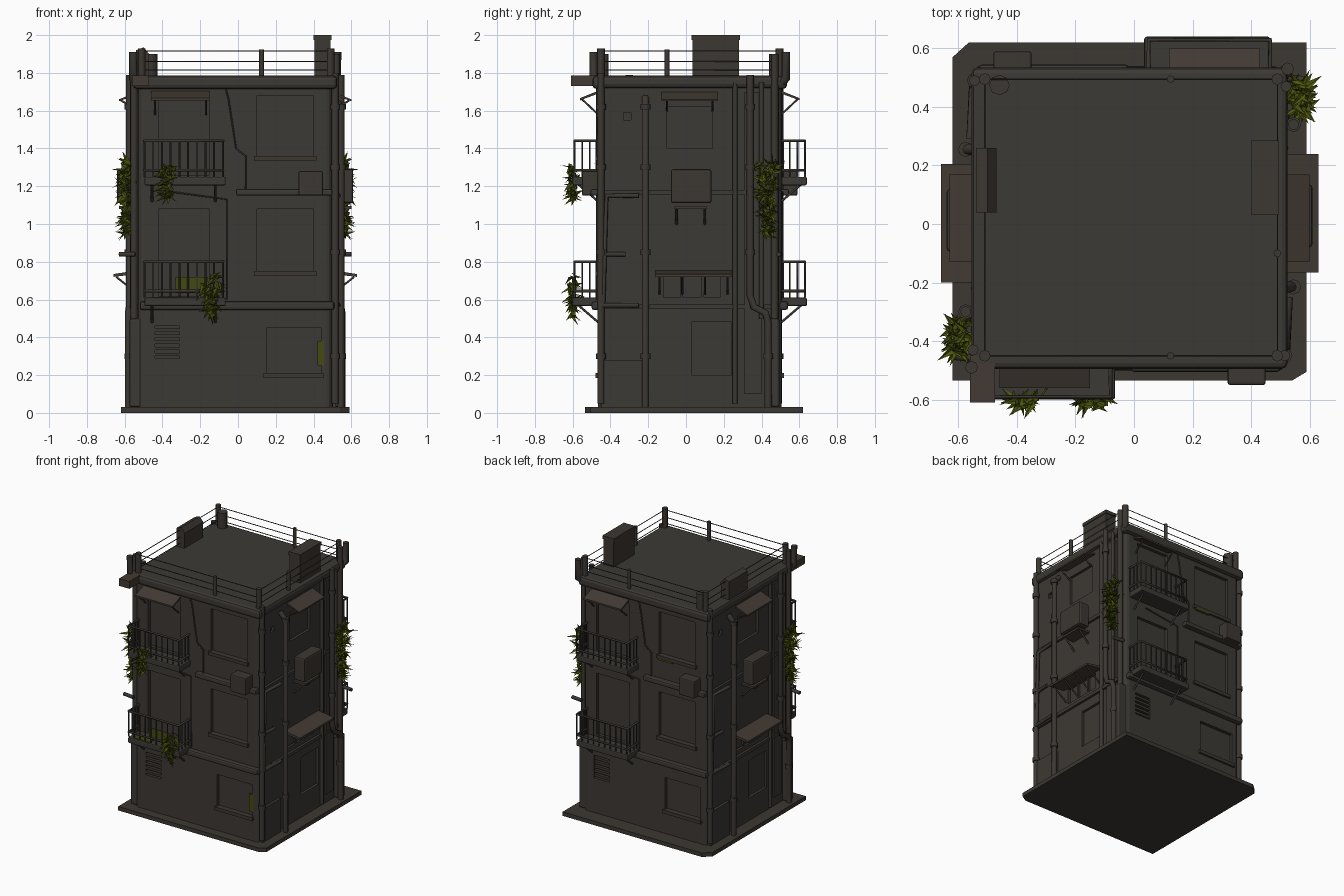
import bpy, bmesh, math, random
from mathutils import Matrix, Vector

random.seed(4)
if "Cube" in bpy.data.objects:
    bpy.data.objects.remove(bpy.data.objects["Cube"])
scene = bpy.context.scene.collection.objects


def material(name, r, g, b):
    m = bpy.data.materials.new(name)
    m.use_nodes = True
    m.diffuse_color = (r, g, b, 1)
    node = m.node_tree.nodes["Principled BSDF"]
    node.inputs["Base Color"].default_value = (r, g, b, 1)
    node.inputs["Roughness"].default_value = 0.9
    return m


WALL = material("grimy concrete", .046, .041, .035)
TRIM = material("weathered metal", .045, .038, .032)
PLATE = material("rusty sheet", .055, .042, .033)
LEAF = material("ivy green", .075, .095, .004)
MOSS = material("moss", .06, .065, .006)

# The two halves of the tower match under a half turn about its own axis
CENTRE = Vector((-.015, .02, 0))
TURN = Matrix.Translation(CENTRE) @ Matrix.Rotation(math.pi, 4, 'Z') @ Matrix.Translation(-CENTRE)
X0, X1, Y0, Y1 = -.53, .50, -.465, .505


def add(name, mesh, mat, twin):
    mesh.materials.clear()
    mesh.materials.append(mat)
    ob = bpy.data.objects.new(name, mesh)
    scene.link(ob)
    if twin:
        other = bpy.data.objects.new(name + "_opposite", mesh)
        other.matrix_world = TURN
        scene.link(other)
    return ob


def fill_box(bm, lo, hi):
    lo, hi = Vector(lo), Vector(hi)
    geo = bmesh.ops.create_cube(bm, size=1)
    for v in geo["verts"]:
        v.co = Vector([(lo[i] + hi[i]) / 2 + v.co[i] * (hi[i] - lo[i]) for i in range(3)])
    return geo["verts"]


def boxes(name, parts, mat=WALL, twin=True, bevel=0):
    bm = bmesh.new()
    for lo, hi in parts:
        fill_box(bm, lo, hi)
    if bevel:
        bmesh.ops.bevel(bm, geom=bm.edges[:], offset=bevel, segments=2, affect='EDGES', profile=.5)
    mesh = bpy.data.meshes.new(name)
    bm.to_mesh(mesh)
    bm.free()
    return add(name, mesh, mat, twin)


def tubes(name, paths, radius, mat=TRIM, twin=True, sides=2):
    cu = bpy.data.curves.new(name, 'CURVE')
    cu.dimensions, cu.bevel_depth, cu.bevel_resolution, cu.use_fill_caps = '3D', radius, sides, True
    for path in paths:
        sp = cu.splines.new('POLY')
        sp.points.add(len(path) - 1)
        for p, co in zip(sp.points, path):
            p.co = (*co, 1)
    tmp = bpy.data.objects.new(name, cu)
    scene.link(tmp)
    mesh = bpy.data.meshes.new_from_object(tmp.evaluated_get(bpy.context.evaluated_depsgraph_get()))
    bpy.data.objects.remove(tmp)
    mesh.shade_smooth()
    return add(name, mesh, mat, twin)


def prism(name, outline, axis, a, b, mat=WALL, twin=True):
    """Extrude a 2D outline along one axis from a to b."""
    bm = bmesh.new()
    vs = [bm.verts.new((a, u, v) if axis == 'x' else (u, a, v) if axis == 'y' else (u, v, a)) for u, v in outline]
    face = bm.faces.new(vs)
    step = Vector([(b - a) * (axis == k) for k in "xyz"])
    new = bmesh.ops.extrude_face_region(bm, geom=[face])["geom"]
    bmesh.ops.translate(bm, vec=step, verts=[g for g in new if isinstance(g, bmesh.types.BMVert)])
    bmesh.ops.recalc_face_normals(bm, faces=bm.faces)
    mesh = bpy.data.meshes.new(name)
    bm.to_mesh(mesh)
    bm.free()
    return add(name, mesh, mat, twin)


# Ground slab with two clipped corners
prism("ground_slab", [(-.62, -.535), (.54, -.535), (.59, -.505), (.59, .62), (-.565, .62), (-.62, .57)],
      'z', 0, .03, TRIM, False)

# Tower body, corners rounded, with window and door recesses cut in
bm = bmesh.new()
fill_box(bm, (X0, Y0, .02), (X1, Y1, 1.785))
upright = [e for e in bm.edges if abs(e.verts[0].co.z - e.verts[1].co.z) > 1]
bmesh.ops.bevel(bm, geom=upright, offset=.035, segments=3, affect='EDGES', profile=.5)
mesh = bpy.data.meshes.new("tower_body")
bm.to_mesh(mesh)
bm.free()
body = add("tower_body", mesh, WALL, False)

front_holes = [(.1, .4, .75, 1.08), (.1, .4, 1.36, 1.68), (-.42, -.15, .62, 1.08),
               (-.42, -.15, 1.26, 1.67), (.15, .44, .21, .45), (-.44, -.31, .29, .46)]
side_holes = [(-.12, .18, .61, .73), (.03, .24, .2, .48), (-.33, -.29, 1.55, 1.59), (-.1, .14, 1.4, 1.62)]
bm = bmesh.new()
for a, b, lo, hi in front_holes:
    fill_box(bm, (a, Y0 - .1, lo), (b, Y0 + .025, hi))
for a, b, lo, hi in side_holes:
    fill_box(bm, (X1 - .02, a, lo), (X1 + .1, b, hi))
half = bm.copy()
half.transform(TURN)
spare = bpy.data.meshes.new("spare")
half.to_mesh(spare)
bm.from_mesh(spare)
mesh = bpy.data.meshes.new("recess_cutter")
bm.to_mesh(mesh)
cutter = add("recess_cutter", mesh, WALL, False)
cutter.hide_render = True
mod = body.modifiers.new("recesses", 'BOOLEAN')
mod.operation, mod.object, mod.solver = 'DIFFERENCE', cutter, 'EXACT'
body.data = bpy.data.meshes.new_from_object(body.evaluated_get(bpy.context.evaluated_depsgraph_get()))
body.modifiers.clear()
bpy.data.objects.remove(cutter)

# Window sills, louvre slats and wall plates
boxes("window_sill", [((a - .015, Y0 - .015, lo - .025), (b + .015, Y0 + .01, lo))
                      for a, b, lo, hi in front_holes if a > 0], TRIM)
boxes("louvre_slat", [((-.44, Y0 + .003, .3 + i * .032), (-.31, Y0 + .025, .318 + i * .032)) for i in range(5)], TRIM)
boxes("window_bar", [((X1 - .02, y, .61), (X1 - .005, y + .015, .73)) for y in (-.03, .08)], TRIM)
boxes("side_low_panel", [((X1, -.45, .03), (X1 + .02, -.23, .28))])
boxes("corner_plinth", [((X1 - .06, Y1 - .08, .03), (X1 + .045, Y1 - .01, .5))], WALL, bevel=.012)
boxes("wall_panel", [((X1, .31, .1), (X1 + .012, .4, 1.7))])

# Cornice, parapet lip and floor ledges
boxes("cornice_front", [((X0 - .025, Y0 - .03, 1.715), (X1 + .025, Y0 + .03, 1.785))], WALL, bevel=.02)
boxes("cornice_side", [((X1 - .03, Y0 - .02, 1.72), (X1 + .025, Y1 + .02, 1.785))], WALL, bevel=.02)
boxes("lower_ledge", [((X0 + .01, Y0 - .035, .545), (X1 + .01, Y0 + .01, .59))], WALL, bevel=.012)
boxes("upper_ledge", [((-.01, Y0 - .04, 1.15), (X1, Y0 + .01, 1.185))], WALL, bevel=.01)
boxes("side_ledge", [((X1 - .01, Y0 + .02, z), (X1 + .018, Y1 - .03, z + .025)) for z in (.55, 1.155)], WALL)
boxes("overhang_block", [((-.56, -.61, 1.73), (-.475, -.45, 1.785))], PLATE, False)


# Balconies with barred railings and struts
def balcony(name, z):
    a, b, y = -.495, -.08, -.59
    boxes(name + "_floor", [((a, y - .01, z - .045), (b + .015, Y0, z))], WALL, bevel=.008)
    top = z + .19
    bars = [[(a + (b - a) * i / 9, y, z), (a + (b - a) * i / 9, y, top)] for i in range(10)]
    bars += [[(x, yy, z), (x, yy, top)] for x in (a, b) for yy in (-.55, -.51, -.475)]
    tubes(name + "_bars", bars, .005, sides=1)
    tubes(name + "_rail", [[(a, Y0, h), (a, y, h), (b, y, h), (b, Y0, h)] for h in (z + .035, top)], .008, sides=1)
    tubes(name + "_struts", [[(x, y + .02, z - .04), (x, Y0, z - .13)] for x in (a + .04, b - .04)], .007, sides=1)


balcony("lower_balcony", .61)
balcony("upper_balcony", 1.25)

# Awnings: sloping sheets on struts
prism("door_awning", [(Y0, 1.69), (-.56, 1.655), (-.56, 1.667), (Y0, 1.705)], 'x', -.46, -.15, PLATE)
prism("side_top_awning", [(X1, 1.685), (.6, 1.65), (.6, 1.66), (X1, 1.7)], 'y', -.13, .17, PLATE)
prism("side_low_awning", [(X1, .735), (.63, .72), (.63, .735), (X1, .755)], 'y', -.165, .24, PLATE)
tubes("awning_struts", [[(.615, y, .72), (X1, y, .63)] for y in (-.14, -.02, .1, .22)]
      + [[(.59, y, 1.655), (X1, y, 1.6)] for y in (-.1, .14)]
      + [[(x, -.55, 1.66), (x, Y0, 1.58)] for x in (-.44, -.17)], .006, sides=1)

# Wall-hung cooling units
boxes("front_cooler", [((.32, -.55, 1.15), (.45, Y0, 1.28))], TRIM, bevel=.008)
boxes("side_cooler", [((X1 + .02, -.08, 1.11), (.61, .135, 1.29))], TRIM, bevel=.012)
boxes("side_cooler_shelf", [((X1, -.06, 1.08), (.6, .11, 1.095))], PLATE)
tubes("cooler_brackets", [[(.59, y, 1.09), (X1, y, 1.0)] for y in (-.05, .1)], .007, sides=1)

# Vertical drain pipes with collars
runs = [[(.545, -.215, .03), (.545, -.215, 1.62), (X1, -.215, 1.67)],
        [(.545, .34, 1.79), (.545, .34, .62), (.545, .36, .56), (.55, .42, .53), (.55, .435, .48), (.55, .435, .03)],
        [(.515, -.45, .05), (.515, -.45, 1.8)],
        [(.52, .47, .5), (.52, .47, 1.9)]]
tubes("drain_pipes", runs, .019)
tubes("thin_pipes", [[(.515, .26, .05), (.515, .26, 1.75)], [(.53, .4, .5), (.53, .4, 1.75)],
                     [(.52, -.45, .57), (.53, -.25, .57)], [(.52, -.44, .57), (.52, -.42, 1.15), (.53, -.25, 1.15)],
                     [(.515, .5, .84), (.6, .49, .84)], [(.515, -.45, .84), (.525, -.32, .84)]], .013)
tubes("pipe_collars", [[(x, y, z - .015), (x, y, z + .015)] for z in (.3, .85, 1.3, 1.62)
                       for x, y in ((.545, -.215), (.515, -.45), (.545, .34 if z > .5 else .435))], .026)
tubes("vent_stub", [[(.5, .5, 1.74), (.525, .53, 1.77), (.525, .53, 1.91)]], .022)
tubes("wall_cable", [[(-.45, Y0 - .006, 1.75), (-.07, Y0 - .006, 1.735), (-.05, Y0 - .006, 1.66),
                      (-.01, Y0 - .006, 1.4), (.04, Y0 - .006, 1.36), (.04, Y0 - .006, 1.17)],
                     [(-.35, Y0 - .006, 1.17), (-.06, Y0 - .006, 1.13), (-.06, Y0 - .006, .6)]], .005, sides=1)

# Roof railing
rx0, rx1, ry0, ry1 = -.51, .49, -.45, .495
corners = [(rx0, ry0), (rx1, ry0), (rx1, ry1), (rx0, ry1)]
tubes("roof_rails", [[(x, y, z) for x, y in corners + corners[:1]] for z in (1.815, 1.86, 1.915)], .003, twin=False, sides=1)
tubes("roof_posts", [[(x, y, 1.78), (x, y, 1.925)] for x, y in
                     [(.125, ry0), (.125, ry1), (rx1, -.1), (rx0, .1)]], .013, twin=False)
tubes("corner_posts", [[(x, y, 1.77), (x, y, 1.93)] for x, y in corners], .02, twin=False)
tubes("roof_chimney", [[(-.46, .475, 1.77), (-.46, .475, 1.9)]], .035, twin=False)

# Roof housings
boxes("tall_roof_box", [((.405, .035, 1.77), (.49, .28, 1.985)), ((.4, .03, 1.975), (.495, .285, 2))], TRIM, False)
prism("low_roof_box", [(-.54, 1.76), (-.475, 1.76), (-.47, 1.9), (-.5, 1.935), (-.54, 1.92)], 'y', .04, .26, TRIM, False)


# Hanging ivy: clumps of folded pointed leaves
def ivy(name, centre, size, count, twin):
    bm = bmesh.new()
    for _ in range(count):
        t = random.random()
        spread = 1 - .7 * t
        p = Vector((centre[0] + random.uniform(-1, 1) * size[0] * spread,
                    centre[1] + random.uniform(-1, 1) * size[1] * spread, centre[2] + size[2] * (.5 - t)))
        d = Vector((random.uniform(-1, 1), random.uniform(-1, 1), random.uniform(-1.2, .4))).normalized()
        side = d.cross(Vector((random.random(), random.random(), 1))).normalized() * .014
        tip, back = p + d * .06, p - d * .015
        mid = p + d.cross(side) * .5
        a, b, c, e, f = [bm.verts.new(q) for q in (back, p + side, tip, p - side, mid)]
        for tri in ((a, b, f), (b, c, f), (c, e, f), (e, a, f)):
            bm.faces.new(tri)
    mesh = bpy.data.meshes.new(name)
    bm.to_mesh(mesh)
    bm.free()
    add(name, mesh, LEAF, twin)


ivy("side_ivy", (.565, .43, 1.14), (.035, .06, .38), 170, True)
ivy("upper_balcony_ivy", (-.375, -.6, 1.23), (.06, .025, .18), 70, False)
ivy("lower_balcony_ivy", (-.14, -.6, .62), (.06, .025, .22), 70, False)

# Moss patches
boxes("balcony_moss", [((-.33, -.586, .635), (-.16, -.582, .72)), ((-.45, -.59, .61), (-.32, -.54, .613))], MOSS, False)
boxes("wall_moss", [((.42, Y0 - .004, .25), (.455, Y0 + .002, .38))], MOSS, False)
boxes("sill_moss", [((-.25, Y1 - .002, 1.325), (-.13, Y1 + .017, 1.337))], MOSS, False)
